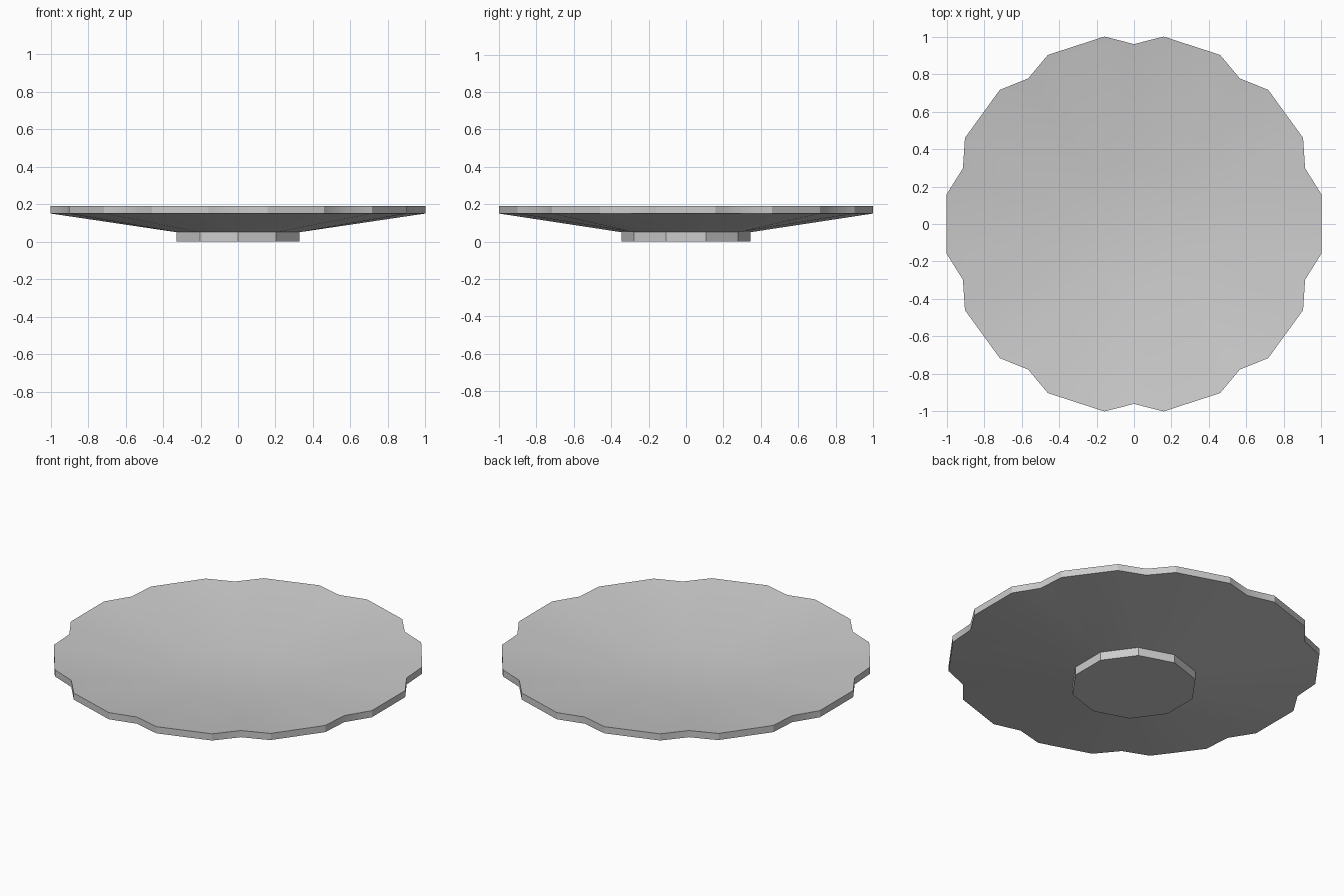
import bpy, bmesh, math

if "Cube" in bpy.data.objects:
    bpy.data.objects.remove(bpy.data.objects["Cube"])

LOBES = 10
STEP = math.tau / LOBES


def ring(bm, z, notch_r, lobe_r):
    """Thirty-point ring: one notch and two lobe corners per scallop."""
    verts = []
    for k in range(LOBES):
        mid = k * STEP
        for off, r in ((-9, lobe_r), (9, lobe_r), (18, notch_r)):
            a = mid + math.radians(off)
            verts.append(bm.verts.new((r * math.cos(a), r * math.sin(a), z)))
    return verts


def decagon(bm, z, r):
    return [bm.verts.new((r * math.cos((k + .5) * STEP), r * math.sin((k + .5) * STEP), z))
            for k in range(LOBES)]


def bridge_scallop(bm, outer, inner):
    """Join a scalloped ring to a ten-sided ring."""
    n = len(outer)
    for k in range(LOBES):
        p, q = inner[k - 1], inner[k]
        a, b, c, d = (outer[(3 * k + i) % n] for i in (-1, 0, 1, 2))
        for f in ((p, a, b), (p, b, c, q), (q, c, d)):
            bm.faces.new(f)


def bridge(bm, a, b):
    n = len(a)
    for i in range(n):
        bm.faces.new((a[i], a[(i + 1) % n], b[(i + 1) % n], b[i]))


def finish(bm, name):
    bmesh.ops.recalc_face_normals(bm, faces=bm.faces[:])
    mesh = bpy.data.meshes.new(name)
    bm.to_mesh(mesh)
    bm.free()
    obj = bpy.data.objects.new(name, mesh)
    bpy.context.collection.objects.link(obj)
    bpy.ops.object.select_all(action='DESELECT')
    obj.select_set(True)
    bpy.context.view_layer.objects.active = obj
    bpy.ops.object.shade_smooth_by_angle(angle=math.radians(30))


# Scalloped plate: foot, sloping underside, rim and shallow dished top
bm = bmesh.new()
foot_bottom = decagon(bm, 0, .344)
foot_top = decagon(bm, .05, .344)
rim_bottom = ring(bm, .15, .96, 1.0125)
rim_top = ring(bm, .19, .96, 1.0125)
floor = decagon(bm, .09, .344)
bm.faces.new(foot_bottom)
bridge(bm, foot_bottom, foot_top)
bridge_scallop(bm, rim_bottom, foot_top)
bridge(bm, rim_bottom, rim_top)
bridge_scallop(bm, rim_top, floor)
bm.faces.new(floor)
finish(bm, "scalloped_plate")
